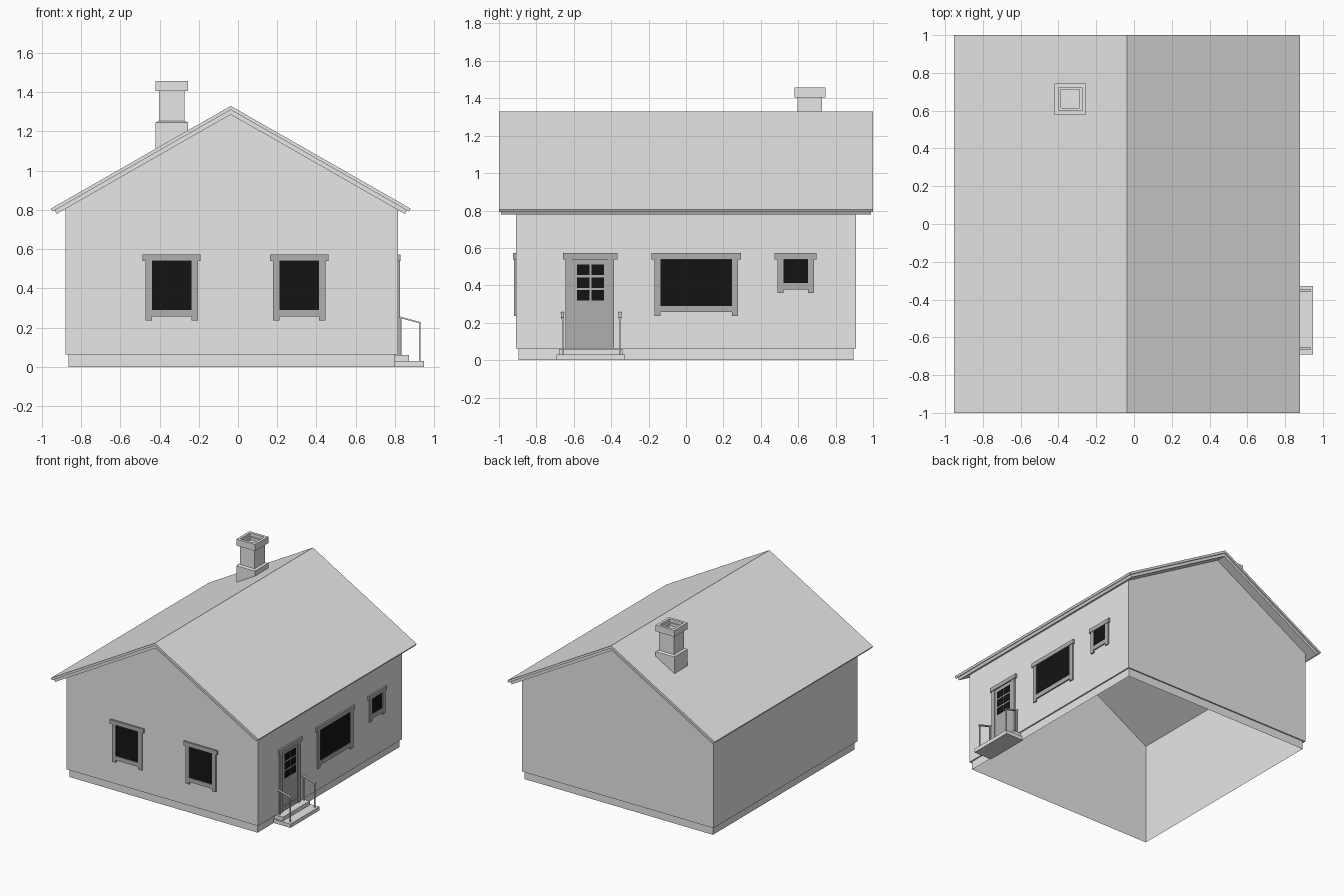
import bpy, bmesh, math
from mathutils import Vector

cube = bpy.data.objects.get("Cube")
if cube:
    bpy.data.objects.remove(cube, do_unlink=True)


def material(name, v):
    m = bpy.data.materials.new(name)
    m.use_nodes = True
    m.diffuse_color = (v, v, v, 1)
    m.node_tree.nodes["Principled BSDF"].inputs["Base Color"].default_value = (v, v, v, 1)
    return m


LIGHT = material("light_grey", 0.8)
TRIM = material("dark_grey_trim", 0.43)
GLASS = material("black_glass", 0.007)


def finish(bm, name, mat):
    me = bpy.data.meshes.new(name)
    bm.to_mesh(me)
    bm.free()
    me.materials.append(mat)
    ob = bpy.data.objects.new(name, me)
    bpy.context.collection.objects.link(ob)
    return ob


def box_bm(x0, x1, y0, y1, z0, z1):
    bm = bmesh.new()
    bmesh.ops.create_cube(bm, size=1)
    for v in bm.verts:
        v.co = ((x0 + x1) / 2 + v.co.x * (x1 - x0), (y0 + y1) / 2 + v.co.y * (y1 - y0),
                (z0 + z1) / 2 + v.co.z * (z1 - z0))
    return bm


def box(name, mat, *size):
    return finish(box_bm(*size), name, mat)


def prism_bm(profile, half_len):
    """Extrude an x-z outline along y."""
    bm = bmesh.new()
    f = bm.faces.new([bm.verts.new((x, -half_len, z)) for x, z in profile])
    ext = bmesh.ops.extrude_face_region(bm, geom=[f])["geom"]
    bmesh.ops.translate(bm, vec=(0, 2 * half_len, 0),
                        verts=[g for g in ext if isinstance(g, bmesh.types.BMVert)])
    bmesh.ops.recalc_face_normals(bm, faces=bm.faces)
    return bm


# Main dimensions
RIDGE_X, RIDGE_Z, SLOPE = -0.037, 1.33, 0.571
WALL_L, WALL_R, WALL_Y, BASE_Z = -0.88, 0.815, 0.91, 0.063
INSET = 0.015


def roof_z(x, drop):
    return RIDGE_Z - drop - SLOPE * abs(x - RIDGE_X)


# Roof: two stacked gable layers with ends square to the slope
def roof_layer(name, half_w, drop_top, drop_low, half_len):
    tilt = (drop_low - drop_top) * 0.43
    xs = [(-half_w, drop_top), (0, drop_top), (half_w, drop_top),
          (half_w - tilt, drop_low), (0, drop_low), (tilt - half_w, drop_low)]
    pts = [(RIDGE_X + x, roof_z(RIDGE_X + x, d)) for x, d in xs]
    finish(prism_bm(pts, half_len), name, LIGHT)


roof_layer("roof_covering", 0.917, 0, 0.02, 1.0)
roof_layer("roof_boards", 0.898, 0.02, 0.044, 0.988)


# Walls and foundation: open gabled shells tucked under the roof
def shell(name, inset, z0):
    l, r = WALL_L + inset, WALL_R - inset
    pts = [(l, z0), (r, z0), (r, roof_z(r, 0.035)), (RIDGE_X, roof_z(RIDGE_X, 0.035)),
           (l, roof_z(l, 0.035))]
    bm = prism_bm(pts, WALL_Y - inset)
    bm.normal_update()
    bmesh.ops.delete(bm, geom=[f for f in bm.faces if f.normal.z > 0.3], context='FACES')
    bottom = [f for f in bm.faces if f.normal.z < -0.9]
    if z0 > 0:
        bmesh.ops.inset_region(bm, faces=bottom, thickness=INSET, use_boundary=True)
    bmesh.ops.delete(bm, geom=bottom, context='FACES')
    finish(bm, name, LIGHT)


shell("walls", 0, BASE_Z)
shell("foundation", INSET, 0)


# Thin plates fixed to the front or right wall
def plate(name, mat, side, u0, u1, z0, z1, depth):
    if side == "front":
        box(name, mat, u0, u1, -WALL_Y - depth, -WALL_Y + 0.004, z0, z1)
    else:
        box(name, mat, WALL_R - 0.004, WALL_R + depth, u0, u1, z0, z1)


HEAD_LOW, HEAD_TOP, FRAME = 0.539, 0.572, 0.033


def window(name, side, u0, u1, z0):
    """Glass from u0 to u1 with sill at z0, side boards running below the sill."""
    plate(name + "_glass", GLASS, side, u0, u1, z0, HEAD_LOW, 0.004)
    plate(name + "_sill", TRIM, side, u0, u1, z0 - FRAME, z0, 0.01)
    for tag, a in (("a", u0 - FRAME), ("b", u1)):
        plate(name + "_board_" + tag, TRIM, side, a, a + FRAME, z0 - 0.053, HEAD_LOW, 0.01)
    plate(name + "_header", TRIM, side, u0 - 0.048, u1 + 0.048, HEAD_LOW, HEAD_TOP, 0.014)


window("front_window_one", "front", -0.439, -0.238, 0.29)
window("front_window_two", "front", 0.212, 0.413, 0.29)
window("large_side_window", "right", -0.136, 0.245, 0.29)
window("small_side_window", "right", 0.521, 0.651, 0.412)

# Door with six panes
D0, D1 = -0.645, -0.385
plate("door_panel", TRIM, "right", D0, D1, BASE_Z, HEAD_LOW, 0.004)
for tag, a in (("a", D0), ("b", D1 - FRAME)):
    plate("door_jamb_" + tag, TRIM, "right", a, a + FRAME, BASE_Z, HEAD_LOW, 0.01)
plate("door_header", TRIM, "right", D0 - 0.012, D1 + 0.018, HEAD_LOW, HEAD_TOP, 0.014)
plate("door_kick_strip", TRIM, "right", -0.61, -0.42, 0.09, 0.102, 0.009)
for col in range(2):
    for row in range(3):
        u, z = -0.584 + col * 0.078, 0.318 + row * 0.069
        plate("door_pane", GLASS, "right", u, u + 0.067, z, z + 0.056, 0.007)

# Steps and handrails
box("lower_step", LIGHT, 0.79, 0.948, -0.692, -0.327, 0, 0.03)
box("upper_step", LIGHT, 0.79, 0.873, -0.68, -0.34, 0.03, 0.061)
for tag, y in (("near", -0.66), ("far", -0.353)):
    for part, x, z0, z1 in (("wall", 0.83, 0.06, 0.252), ("outer", 0.926, 0.03, 0.228)):
        box(f"{tag}_{part}_post", LIGHT, x - 0.004, x + 0.004, y - 0.004, y + 0.004, z0, z1)
    rail = box_bm(0.82, 0.934, y - 0.008, y + 0.008, 0.25, 0.258)
    for v in rail.verts:
        v.co.z -= (v.co.x - 0.82) * 0.27
    finish(rail, tag + "_handrail", LIGHT)

# Chimney: wide base, shaft and hollow cap
CX, CY = -0.337, 0.662


def block(half, z0, z1):
    return box_bm(CX - half, CX + half, CY - half, CY + half, z0, z1)


base = block(0.083, 1.06, 1.245)
top = [f for f in base.faces if f.normal.z > 0.9]
bmesh.ops.inset_region(base, faces=top, thickness=0.018, depth=0.007)
finish(base, "chimney_base", LIGHT)

# The cap's top face is sunk in two steps to form the flue
finish(block(0.065, 1.24, 1.405), "chimney_shaft", LIGHT)
cap = block(0.083, 1.405, 1.457)
cap.normal_update()
top = [f for f in cap.faces if f.normal.z > 0.9]
for rim, sink in ((0.03, 0.025), (0.018, 0.022)):
    bmesh.ops.inset_region(cap, faces=top, thickness=rim)
    bmesh.ops.inset_region(cap, faces=top, thickness=0.0001, depth=-sink)
finish(cap, "chimney_cap", LIGHT)
